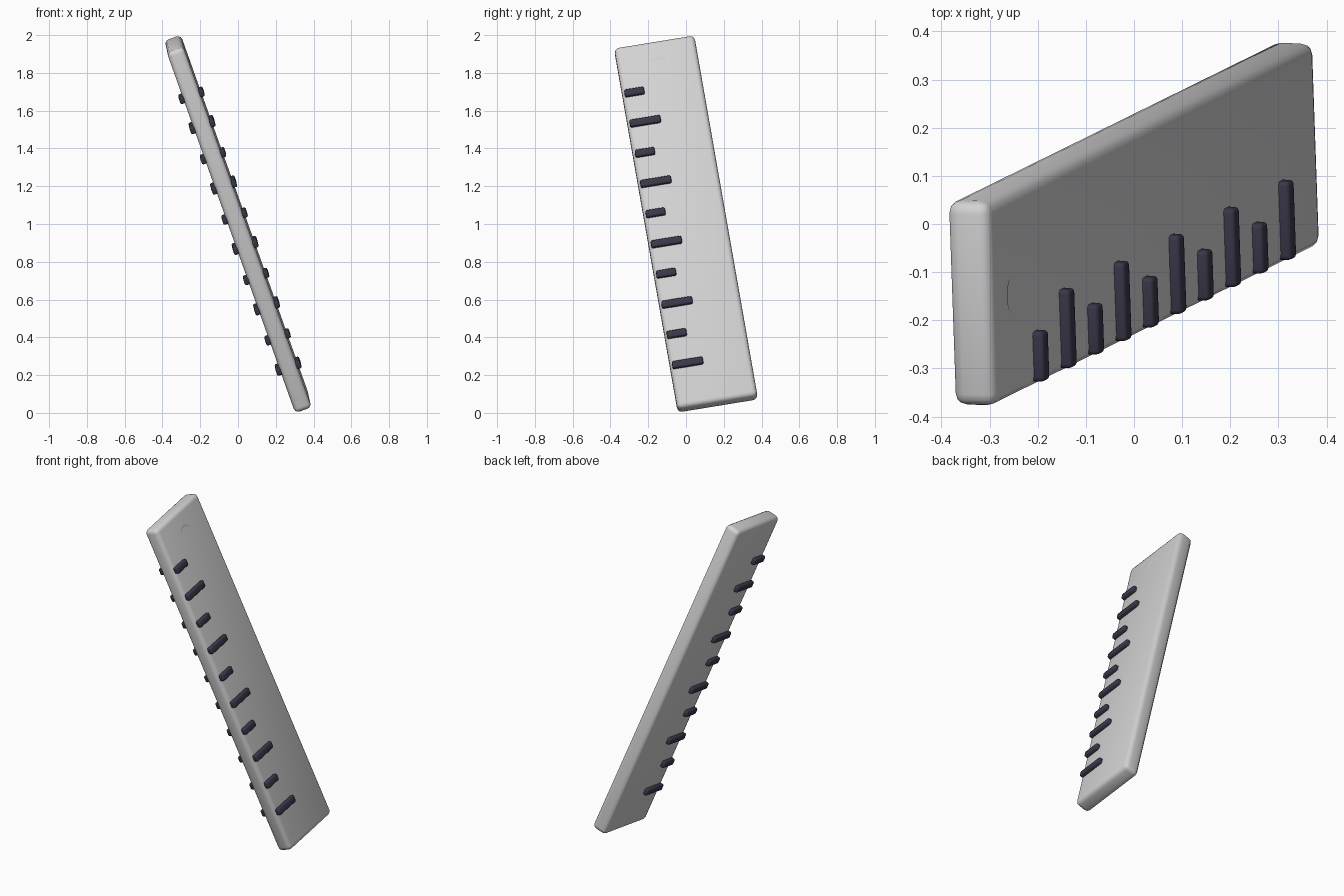
import bpy
import math
from mathutils import Matrix, Vector

cube = bpy.data.objects.get("Cube")
if cube:
    bpy.data.objects.remove(cube, do_unlink=True)

LENGTH, WIDTH, THICK = 2.055, 0.43, 0.093

# Leaning pose: local x = thickness, y = width, z = length
along = Vector((-0.331, -0.163, 0.929)).normalized()
across = Vector((-0.035, 0.986, 0.162))
across = (across - along * across.dot(along)).normalized()
normal = across.cross(along)
pose = Matrix((normal, across, along)).transposed().to_4x4()
pose.translation = (0, 0, 1)


def material(name, color):
    mat = bpy.data.materials.new(name)
    mat.use_nodes = True
    mat.diffuse_color = color
    bsdf = mat.node_tree.nodes["Principled BSDF"]
    bsdf.inputs["Base Color"].default_value = color
    bsdf.inputs["Roughness"].default_value = 0.6
    return mat


grey = material("light grey", (0.65, 0.65, 0.65, 1))
ink = material("dark ink", (0.042, 0.038, 0.065, 1))


def finish(obj, name, mat, local):
    obj.name = name
    obj.data.materials.append(mat)
    bpy.ops.object.shade_smooth_by_angle(angle=math.radians(40))
    obj.matrix_world = pose @ local


def rounded_box(name, size, center, radius, mat):
    bpy.ops.mesh.primitive_cube_add(size=1)
    obj = bpy.context.object
    obj.data.transform(Matrix.Diagonal((*size, 1)))
    bevel = obj.modifiers.new("Rounding", 'BEVEL')
    bevel.width = radius
    bevel.segments = 3
    bpy.ops.object.modifier_apply(modifier=bevel.name)
    finish(obj, name, mat, Matrix.Translation(center))


# Ruler body
rounded_box("ruler_body", (THICK, WIDTH, LENGTH), (0, 0, 0), 0.025, grey)

# Alternating long and short graduation marks on both faces
for side, label in ((1, "left"), (-1, "right")):
    for i in range(10):
        size = 0.105 if i % 2 else 0.165
        center = (side * THICK / 2, -0.203 + size / 2, -0.789 + 0.172 * i)
        rounded_box(f"mark_{label}_{i + 1}", (0.044, size, 0.04), center, 0.009, ink)

# Hanging ring, almost flush with the faces
bpy.ops.mesh.primitive_torus_add(major_radius=0.04, minor_radius=0.0465,
                                 major_segments=24, minor_segments=12)
tilt = Matrix.Rotation(math.radians(3), 4, 'Y') @ Matrix.Rotation(math.radians(90), 4, 'Y')
finish(bpy.context.object, "hanging_ring", grey, Matrix.Translation((0, 0, 0.895)) @ tilt)
